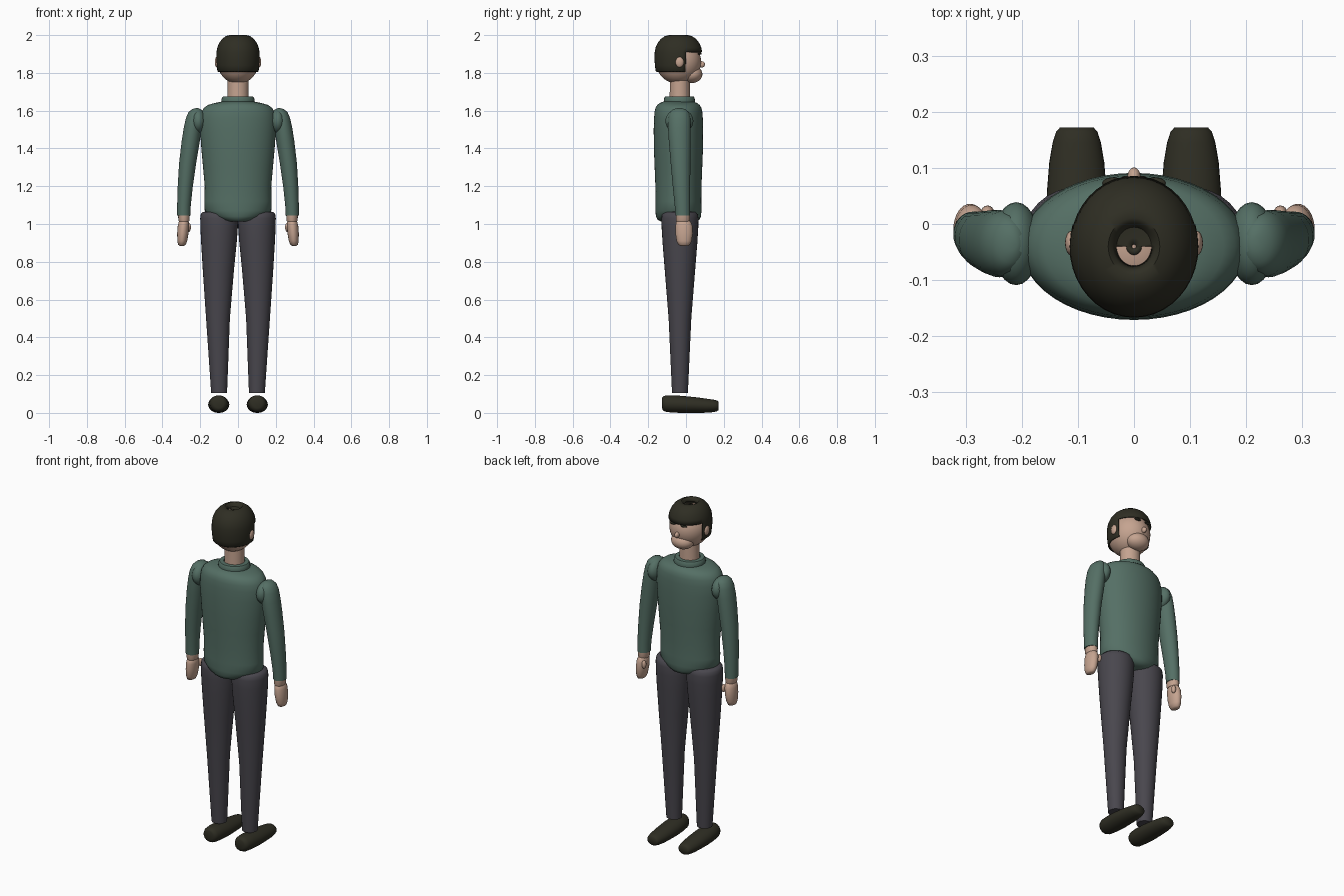
import bpy, bmesh
from math import cos, sin, pi, radians


def material(name, rgb):
    m = bpy.data.materials.new(name)
    m.diffuse_color = (*rgb, 1)
    return m


GREEN = material("sweater_green", (0.09, 0.16, 0.13))
GREY = material("trouser_grey", (0.066, 0.062, 0.075))
DARK = material("dark_brown", (0.028, 0.027, 0.017))
SKIN = material("skin", (0.56, 0.37, 0.28))
CY = -0.04  # depth of the body's middle


def finish(bm, name, mat, angle=50):
    bmesh.ops.recalc_face_normals(bm, faces=bm.faces)
    me = bpy.data.meshes.new(name)
    bm.to_mesh(me)
    bm.free()
    me.materials.append(mat)
    for p in me.polygons:
        p.use_smooth = True
    me.set_sharp_from_angle(angle=radians(angle))
    ob = bpy.data.objects.new(name, me)
    bpy.context.collection.objects.link(ob)
    return ob


def loft(name, rings, mat, along_y=False, n=32):
    """Skin ellipses (cx, cy, cz, half width, half depth) and cap both ends."""
    bm = bmesh.new()
    loops = []
    for cx, cy, cz, a, b in rings:
        loop = []
        for i in range(n):
            u, v = a * cos(2 * pi * i / n), b * sin(2 * pi * i / n)
            co = (cx + u, cy, cz + v) if along_y else (cx + u, cy + v, cz)
            loop.append(bm.verts.new(co))
        loops.append(loop)
    for p, q in zip(loops, loops[1:]):
        for i in range(n):
            j = (i + 1) % n
            bm.faces.new((p[i], p[j], q[j], q[i]))
    bm.faces.new(loops[0])
    bm.faces.new(loops[-1])
    return finish(bm, name, mat)


def ball(name, loc, radii, mat, seg=24):
    bm = bmesh.new()
    bmesh.ops.create_uvsphere(bm, u_segments=seg, v_segments=seg // 2 + 2, radius=1)
    for v in bm.verts:
        v.co = [c + r * k for c, r, k in zip(loc, radii, v.co)]
    return finish(bm, name, mat)


# Sweater body and collar: (z, half width, half depth)
torso = [(1.012, .06, .09), (1.022, .105, .110), (1.04, .147, .119), (1.07, .176, .122),
         (1.12, .178, .121), (1.2, .176, .122), (1.3, .185, .126), (1.4, .194, .130),
         (1.5, .201, .131), (1.56, .200, .129), (1.595, .192, .126), (1.615, .180, .121),
         (1.63, .160, .112), (1.64, .125, .100), (1.648, .085, .08)]
loft("sweater_body", [(0, CY, *r[:1], *r[1:]) for r in torso], GREEN, n=48)
collar = [(1.635, .086, .081), (1.643, .089, .083), (1.665, .086, .081),
          (1.674, .080, .076), (1.675, .058, .055), (1.655, .055, .052)]
loft("sweater_collar", [(0, -.035, *r) for r in collar], GREEN)

# Neck and head
loft("neck", [(0, -.033, 1.62, .057, .054), (0, -.033, 1.7, .055, .053),
              (0, -.033, 1.80, .055, .053)], SKIN)
ball("head", (0, CY, 1.859), (.109, .120, .117), SKIN, 40)
ball("jaw", (0, .030, 1.793), (.066, .057, .047), SKIN)
ball("nose", (0, .083, 1.845), (.012, .018, .017), SKIN, 16)

# Hair cap: revolved profile (radius, z), opened at the face and crown
prof = [(.90, 1.805), (.95, 1.81), (.98, 1.84), (1.0, 1.87), (.99, 1.91), (.95, 1.935),
        (.86, 1.96), (.73, 1.98), (.56, 1.995), (.40, 2.0), (.33, 1.994), (.27, 1.981),
        (.12, 1.979), (.03, 1.979)]
bm = bmesh.new()
N = 40
loops = [[bm.verts.new((.115 * r * cos(2 * pi * i / N), CY + .127 * r * sin(2 * pi * i / N), z))
          for i in range(N)] for r, z in prof]
for k in range(len(prof) - 1):
    for i in range(N):
        face = 2 <= i < 18 and k < 4
        crown = i >= 20 and k == 11
        if not (face or crown):
            j = (i + 1) % N
            bm.faces.new((loops[k][i], loops[k][j], loops[k + 1][j], loops[k + 1][i]))
bmesh.ops.delete(bm, geom=[v for v in bm.verts if not v.link_faces], context='VERTS')
hair = finish(bm, "hair_cap", DARK)
mod = hair.modifiers.new("thickness", 'SOLIDIFY')
mod.thickness = .004
mod.offset = -1

# Paired parts
for side, s in (("left", -1), ("right", 1)):
    ball(side + "_ear", (s * .112, -.034, 1.857), (.011, .022, .028), SKIN, 16)
    ball(side + "_eyebrow", (s * .036, .073, 1.902), (.021, .010, .006), DARK, 16)

    # Sleeve with rounded shoulder: (x, y, z, half width, half depth)
    sleeve = [(.278, -.017, 1.045, .025, .028), (.287, -.017, 1.046, .035, .039),
              (.286, -.019, 1.10, .036, .041), (.279, -.024, 1.2, .040, .046),
              (.267, -.029, 1.32, .045, .052), (.250, -.033, 1.44, .048, .058),
              (.240, -.035, 1.51, .047, .060), (.232, -.035, 1.56, .044, .058),
              (.226, -.035, 1.59, .037, .050), (.221, -.035, 1.607, .024, .034),
              (.217, -.035, 1.613, .008, .012)]
    loft(side + "_sleeve", [(s * x, y, z, a, b) for x, y, z, a, b in sleeve], GREEN)
    ball(side + "_shoulder", (s * .210, -.035, 1.545), (.042, .074, .066), GREEN)

    # Wrist, mitten hand and thumb
    loft(side + "_wrist", [(s * .286, -.016, 1.012, .026, .034), (s * .286, -.016, 1.02, .030, .037),
                           (s * .286, -.016, 1.06, .031, .037)], SKIN)
    hand = [(.298, -.010, .884, .010, .018), (.297, -.010, .890, .020, .030),
            (.295, -.010, .91, .026, .040), (.292, -.010, .95, .030, .046),
            (.289, -.011, .99, .030, .045), (.287, -.013, 1.01, .027, .039),
            (.286, -.014, 1.022, .018, .028)]
    loft(side + "_hand", [(s * x, y, z, a, b) for x, y, z, a, b in hand], SKIN)
    ball(side + "_thumb", (s * .261, .020, .982), (.012, .013, .024), SKIN, 16)

    # Trouser leg: (x, z, half width, half depth)
    leg = [(.100, .105, .042, .042), (.106, .5, .063, .060), (.104, .75, .082, .080),
           (.101, .9, .094, .092), (.100, .98, .099, .097), (.100, 1.03, .100, .098),
           (.101, 1.052, .096, .094), (.103, 1.064, .083, .080), (.105, 1.067, .05, .05)]
    loft(side + "_trouser_leg", [(s * x, -.032, z, a, b) for x, z, a, b in leg], GREY)

    # Shoe running heel to toe: (y, z, half width, half height)
    shoe = [(-.127, .052, .026, .026), (-.122, .050, .038, .037), (-.105, .049, .047, .044),
            (-.06, .047, .053, .046), (0, .044, .056, .044), (.06, .041, .053, .041),
            (.11, .038, .049, .037), (.145, .037, .043, .033), (.164, .037, .037, .029),
            (.172, .037, .030, .022)]
    loft(side + "_shoe", [(s * .102, y, z, a, b) for y, z, a, b in shoe], DARK, along_y=True)
